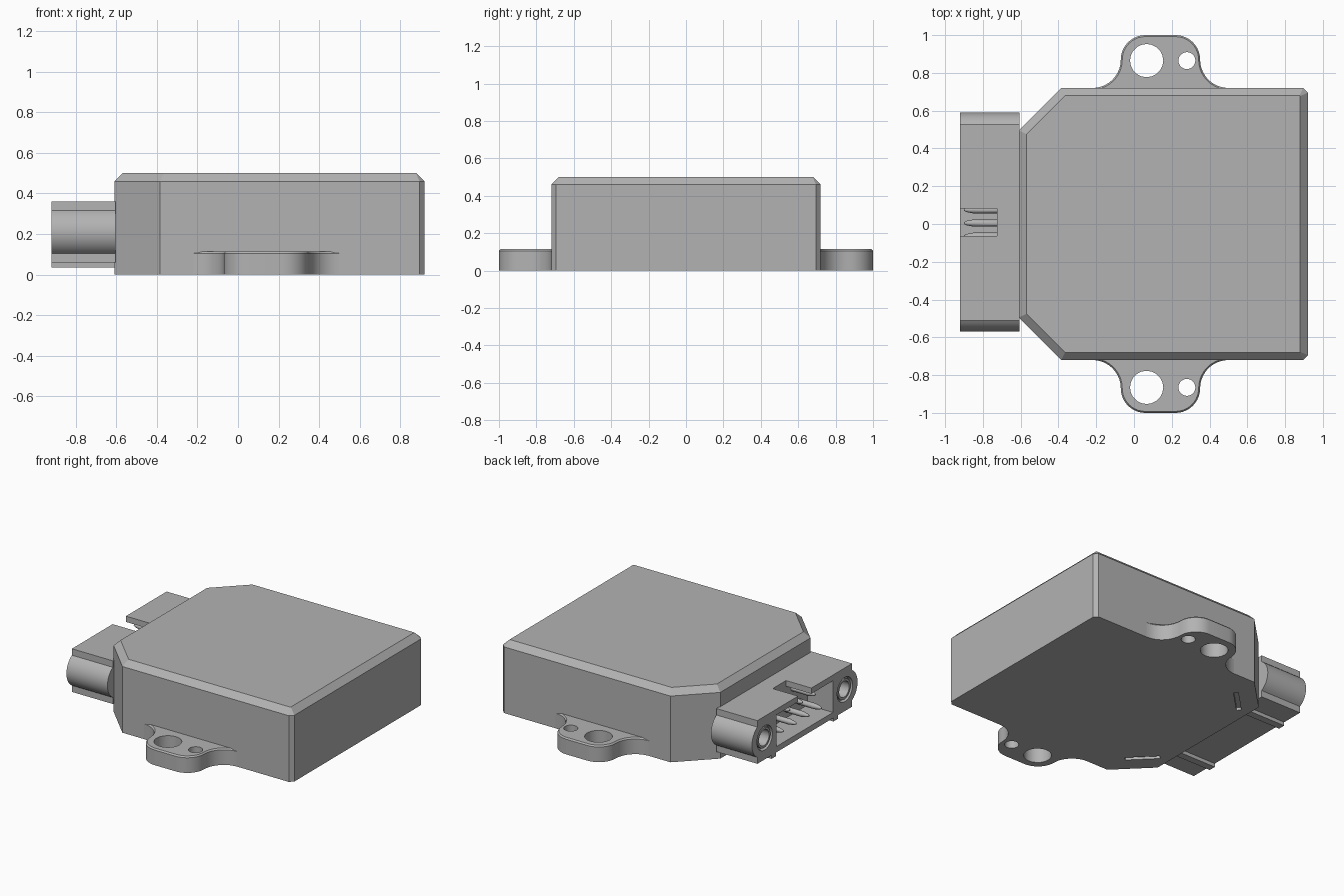
import bpy, bmesh, math
from mathutils import Vector, Matrix

cube = bpy.data.objects.get("Cube")
if cube:
    bpy.data.objects.remove(cube, do_unlink=True)

grey = bpy.data.materials.new("housing grey")
grey.use_nodes = True
colour = (0.45, 0.45, 0.45, 1)
grey.diffuse_color = colour
grey.node_tree.nodes["Principled BSDF"].inputs["Base Color"].default_value = colour


def make(name, bm):
    bmesh.ops.recalc_face_normals(bm, faces=bm.faces)
    mesh = bpy.data.meshes.new(name)
    bm.to_mesh(mesh)
    bm.free()
    mesh.materials.append(grey)
    obj = bpy.data.objects.new(name, mesh)
    bpy.context.collection.objects.link(obj)
    return obj


def loft(name, loops):
    """Skin matching loops of points and cap both ends."""
    bm = bmesh.new()
    rings = [[bm.verts.new(p) for p in loop] for loop in loops]
    for a, b in zip(rings, rings[1:]):
        n = len(a)
        for i in range(n):
            j = (i + 1) % n
            bm.faces.new((a[i], a[j], b[j], b[i]))
    bm.faces.new(rings[0])
    bm.faces.new(rings[-1])
    return make(name, bm)


def box(name, x, y, z):
    corners = [(x[0], y[0]), (x[1], y[0]), (x[1], y[1]), (x[0], y[1])]
    return loft(name, [[(px, py, h) for px, py in corners] for h in z])


def lathe(name, start, axis, profile, sides):
    """Revolve (distance, radius) pairs around an axis, X or Z."""
    loops = []
    for d, r in profile:
        loop = []
        for i in range(sides):
            t = math.tau * i / sides
            u, v = r * math.cos(t), r * math.sin(t)
            loop.append(Vector(start) + Vector((d, u, v) if axis == "X" else (u, v, d)))
        loops.append(loop)
    return loft(name, loops)


def cut(obj, cutter):
    mod = obj.modifiers.new("cut", "BOOLEAN")
    mod.operation = "DIFFERENCE"
    mod.solver = "EXACT"
    mod.object = cutter
    bpy.context.view_layer.objects.active = obj
    bpy.ops.object.modifier_apply(modifier=mod.name)
    bpy.data.objects.remove(cutter, do_unlink=True)


def smooth(obj):
    bpy.ops.object.select_all(action="DESELECT")
    obj.select_set(True)
    bpy.context.view_layer.objects.active = obj
    bpy.ops.object.shade_smooth_by_angle(angle=math.radians(30))


def arc(cx, cy, r, a0, a1, n):
    return [(cx + r * math.cos(math.radians(a0 + (a1 - a0) * i / n)),
             cy + r * math.sin(math.radians(a0 + (a1 - a0) * i / n))) for i in range(n + 1)]


# Main housing with cut corners and a chamfered lid edge
def footprint(left, right, side, big, small):
    half = [(right, side - small), (right - small, side),
            (left + big, side), (left, side - big)]
    return half + [(x, -y) for x, y in reversed(half)]


outer = footprint(-0.61, 0.92, 0.72, 0.225, 0.025)
inner = footprint(-0.57, 0.88, 0.68, 0.205, 0.003)
body = loft("housing", [[(x, y, 0) for x, y in outer],
                        [(x, y, 0.46) for x, y in outer],
                        [(x, y, 0.5) for x, y in inner]])

# Shallow grooves under the cut corners
for s in (1, -1):
    groove = box("groove_cutter", (-0.11, 0.11), (-0.015, 0.015), (-0.05, 0.02))
    groove.data.transform(Matrix.Translation((-0.46, 0.465 * s, 0))
                          @ Matrix.Rotation(s * math.pi / 4, 4, "Z"))
    cut(body, groove)

# Mounting ears with flared roots and two holes each
EAR_X = 0.14
for name, s in (("back_ear", 1), ("front_ear", -1)):
    def ear_loop(inset, z):
        half = arc(0.08, 0.87, 0.13 - inset, 90, 0, 10)
        half += arc(0.36, 0.87, 0.15 + inset, 180, 270, 10) + [(0.41, 0.717 - inset), (0.41, 0.7)]
        full = half + [(-u, v) for u, v in reversed(half)]
        return [(EAR_X + u, s * v, z) for u, v in full]
    ear = loft(name, [ear_loop(0, 0), ear_loop(0, 0.105), ear_loop(0.008, 0.115)])
    for x, r in ((0.067, 0.088), (0.28, 0.045)):
        cut(ear, lathe("hole_cutter", (x, s * 0.865, -0.1), "Z", [(0, r), (0.4, r)], 20))
    smooth(ear)

# Connector shell with rounded ends
MID = 0.01
half = [(0.52, 0.36)] + arc(0.458, 0.21, 0.122, 59.4, -59.4, 14) + [(0.52, 0.06)]
outline = half + [(-u, v) for u, v in reversed(half)]
shell = loft("connector_shell", [[(x, MID + u, v) for u, v in outline] for x in (-0.92, -0.605)])
cut(shell, box("cavity_cutter", (-1, -0.725), (MID - 0.31, MID + 0.31), (0.1, 0.32)))
cut(shell, box("slot_cutter", (-1, -0.725), (MID - 0.073, MID + 0.073), (0.25, 0.5)))
for s in (1, -1):
    cut(shell, lathe("screw_cutter", (-1, MID + s * 0.44, 0.21), "X",
                     [(0, 0.085), (0.11, 0.085), (0.11, 0.06), (0.3, 0.06)], 24))
smooth(shell)

# Threaded collars inside the screw holes
for name, s in (("back_collar", 1), ("front_collar", -1)):
    collar = lathe(name, (-0.915, MID + s * 0.44, 0.21), "X", [(0, 0.07), (0.2, 0.07)], 24)
    cut(collar, lathe("bore_cutter", (-1, MID + s * 0.44, 0.21), "X", [(0, 0.055), (0.24, 0.055)], 24))
    smooth(collar)

# Rails under the connector
for name, y in (("back_rail", 0.35), ("front_rail", -0.33)):
    box(name, (-0.92, -0.605), (y - 0.025, y + 0.025), (0.035, 0.07))

# Two rows of contact pins with tapered tips
pin_rows = [(0.28, (-0.14, 0, 0.14)), (0.16, (-0.21, -0.07, 0.07, 0.21))]
for z, row in pin_rows:
    for y in row:
        pin = lathe("contact_pin", (-0.9, MID - 0.005 + y, z), "X",
                    [(0, 0.005), (0.015, 0.012), (0.05, 0.019), (0.18, 0.019)], 12)
        smooth(pin)
